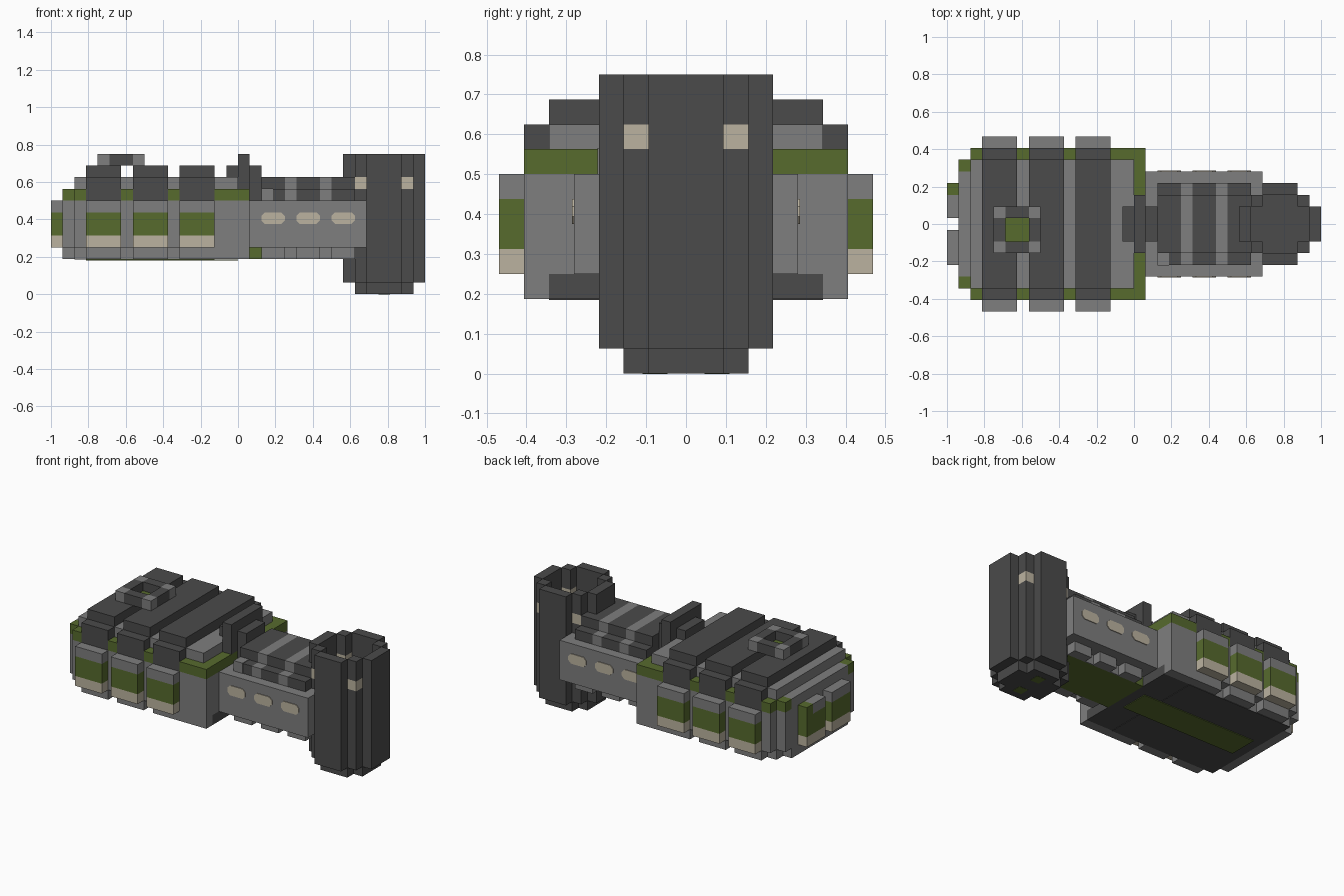
import bpy, bmesh
from mathutils import Matrix, Vector

U = 0.0625  # one building block

cube = bpy.data.objects.get("Cube")
if cube:
    bpy.data.objects.remove(cube)


def material(name, rgb):
    m = bpy.data.materials.new(name)
    m.use_nodes = True
    m.diffuse_color = (*rgb, 1)
    m.node_tree.nodes["Principled BSDF"].inputs["Base Color"].default_value = (*rgb, 1)
    return m


DARK = material("dark grey", (0.07, 0.07, 0.07))
GREY = material("mid grey", (0.21, 0.21, 0.21))
GREEN = material("olive green", (0.095, 0.145, 0.027))
BEIGE = material("beige", (0.5, 0.45, 0.35))


def finish(name, mat, bm):
    mesh = bpy.data.meshes.new(name)
    bm.to_mesh(mesh)
    bm.free()
    mesh.materials.append(mat)
    obj = bpy.data.objects.new(name, mesh)
    bpy.context.collection.objects.link(obj)
    return obj


def part(name, mat, boxes, mirror=False):
    """Join boxes given as ((x0, x1), (y0, y1), (z0, z1)) in blocks."""
    bm = bmesh.new()
    for box in boxes:
        for side in ((1, -1) if mirror else (1,)):
            mid = Vector([(a + b) / 2 * U for a, b in box])
            mid.y *= side
            size = [(b - a) * U for a, b in box]
            bmesh.ops.create_cube(bm, size=1, matrix=Matrix.Translation(mid) @ Matrix.Diagonal((*size, 1)))
    return finish(name, mat, bm)


def wide(h):
    return (-h, h)


RIBS = [(-13, -10), (-9, -6), (-5, -2)]
GAPS = [(-14, -13), (-10, -9), (-6, -5), (-2, 1)]

# Main hull
part("hull", GREY, [((-14, 1), wide(6.5), (4, 8)), ((-15, -14), wide(5.5), (4, 8)),
                    ((-15, -14), wide(4.5), (8, 9)), ((-15, -14), wide(4.5), (3, 4))])
part("hull_roof", GREY, [((-14, 0), wide(5.5), (9, 10))])
part("hull_trim", GREEN, [(g, wide(6.5), (8, 9)) for g in GAPS])
part("rear_trim", GREEN, [((-15, -14), (4.5, 5.5), (8, 9))], True)

# Roof ribs and side pods
part("roof_ribs", DARK, [b for r in RIBS for b in
                         ((r, wide(6.5), (8, 10)), (r, wide(5.5), (10, 11)))])
for name, mat, z in (("pod_caps", GREY, (7, 8)), ("pod_panels", GREEN, (5, 7)), ("pod_bases", BEIGE, (4, 5))):
    part("side_" + name, mat, [(r, (6.5, 7.5), z) for r in RIBS], True)
    if mat != GREY:
        part("rear_" + name, mat, [((-16, -15), (0.5, 3.5), z)], True)
part("rear_pod_caps", GREY, [((-16, -15), (0.5, 2.5), (7, 8)), ((-16, -15), (-3.5, -0.5), (7, 8))])
part("rear_pod_corner", GREEN, [((-16, -15), (2.5, 3.5), (7, 8))])

# Underside
part("belly", DARK, [((-14, -2), wide(4.5), (3, 4)), ((-2, 1), wide(5.5), (3, 4)),
                     ((-14, -2), wide(5.5), (2.95, 3))])
part("belly_rim", GREY, [((-14, -2), (4.5, 5.5), (3, 4)), ((-2, 1), (5.5, 6.5), (3, 4))]
     + [(r, (5.5, 6.5), (3, 4)) for r in RIBS], True)
part("belly_panel", GREEN, [((-13, 0), wide(1.5), (2.88, 2.95))])

# Roof hatch
part("hatch_sides", DARK, [((-11, -9), (0.5, 1.5), (11, 12)), ((-11, -9), (-2.5, -1.5), (11, 12)),
                           ((-12, -11), (-1.5, 0.5), (11, 12)), ((-9, -8), (-1.5, 0.5), (11, 12))])
part("hatch_corners", GREY, [((x, x + 1), (y, y + 1), (11, 12)) for x in (-12, -9) for y in (-2.5, 0.5)])
part("hatch_floor", GREEN, [((-11, -9), (-1.5, 0.5), (11, 11.1))])

# Fin
part("fin", DARK, [((0, 1), wide(2.5), (9, 12)), ((-1, 0), wide(1.5), (10, 11)),
                   ((1, 2), wide(1.5), (8, 11))])

# Neck with striped roof
part("neck", GREY, [((1, 10), wide(4.5), (4, 8)), ((10, 11), (2.5, 4.5), (4, 8)),
                    ((10, 11), (-4.5, -2.5), (4, 8))])
for name, mat, spans in (("neck_roof_dark", DARK, [(2, 4), (5, 7), (8, 10)]),
                         ("neck_roof_grey", GREY, [(4, 5), (7, 8)])):
    part(name, mat, [b for s in spans for b in ((s, wide(3.5), (8, 9)), (s, wide(2.5), (9, 10)))])
part("neck_roof_notch", GREY, [((2, 3), (-3.55, -2.5), (8, 9.05))])
part("neck_keel", GREEN, [((1, 10), wide(2.5), (3, 4))])
part("neck_keel_rim", GREY, [((2, 10), (2.5, 2.6), (3, 4))]
     + [((x, x + 2), (2.6, 3.5), (3, 4)) for x in (2, 5, 8)], True)

# Rounded neck windows
bm = bmesh.new()
for x in (3, 6, 9):
    for side in (-1, 1):
        verts = [bm.verts.new(((x + sx * a) * U, side * 4.57 * U, (6.5 + sz * b) * U))
                 for sx, sz, order in ((1, 1, 1), (-1, 1, -1), (-1, -1, 1), (1, -1, -1))
                 for a, b in ((1, 0.2), (0.7, 0.5))[::order]]
        face = bm.faces.new(verts)
        ext = bmesh.ops.extrude_face_region(bm, geom=[face])["geom"]
        bmesh.ops.translate(bm, vec=(0, -side * 0.006, 0),
                            verts=[v for v in ext if isinstance(v, bmesh.types.BMVert)])
bmesh.ops.recalc_face_normals(bm, faces=bm.faces)
finish("neck_windows", BEIGE, bm)

# Hollow tower
corners = [((x, x + 1), (1.5, 2.5)) for x in (10, 14)]
part("tower_ends", DARK, [((9, 10), wide(1.5), (1, 12)), ((15, 16), wide(1.5), (1, 12))])
part("tower_sides", DARK, [((11, 14), (2.5, 3.5), (1, 12))], True)
part("tower_corners", DARK, [(*c, z) for c in corners for z in ((1, 9), (10, 12))], True)
part("tower_windows", BEIGE, [(*c, (9, 10)) for c in corners], True)
part("tower_floor", DARK, [((10, 15), wide(1.5), (0, 2)), ((11, 14), wide(2.5), (0, 2))])
part("tower_lamps", GREEN, [((12, 13), (0.75, 1.75), (-0.02, 0))], True)
